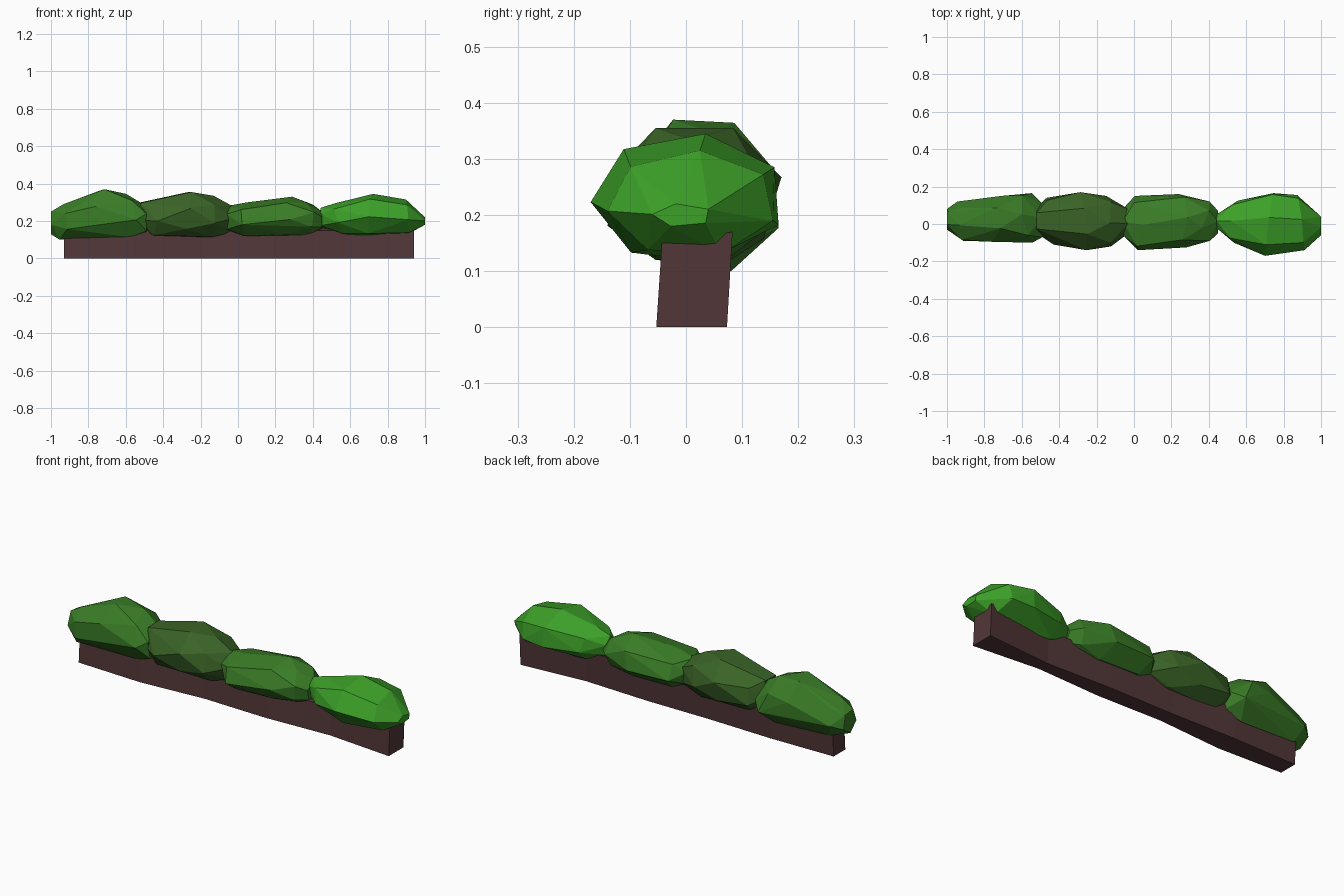
import bpy, bmesh, math, random

cube = bpy.data.objects.get("Cube")
if cube:
    bpy.data.objects.remove(cube, do_unlink=True)


def make_material(name, rgb):
    mat = bpy.data.materials.new(name)
    mat.use_nodes = True
    mat.diffuse_color = (*rgb, 1)
    mat.node_tree.nodes["Principled BSDF"].inputs["Base Color"].default_value = (*rgb, 1)
    return mat


def finish(bm, name, mat):
    bmesh.ops.recalc_face_normals(bm, faces=bm.faces)
    mesh = bpy.data.meshes.new(name)
    bm.to_mesh(mesh)
    bm.free()
    mesh.materials.append(mat)
    obj = bpy.data.objects.new(name, mesh)
    bpy.context.collection.objects.link(obj)
    return obj


def unit_ring(sides, phase):
    """Polygon points stretched to fill -1..1 on both axes."""
    pts = [(math.cos(phase + math.tau * i / sides), math.sin(phase + math.tau * i / sides))
           for i in range(sides)]
    axes = []
    for values in zip(*pts):
        low, high = min(values), max(values)
        axes.append([2 * (v - low) / (high - low) - 1 for v in values])
    return list(zip(*axes))


def make_bush(name, mat, stations, seed):
    """Faceted clump: hull around uneven rings (x, back/front and bottom/top limits)."""
    rng = random.Random(seed)
    bm = bmesh.new()
    last = len(stations) - 1
    for i, (x, y0, y1, z0, z1) in enumerate(stations):
        inner = 0 < i < last
        for u, v in unit_ring(7 if inner else 5, rng.uniform(0, math.tau)):
            dx = rng.uniform(-0.03, 0.03) if inner else 0
            bm.verts.new((x + dx, (y0 + y1 + u * (y1 - y0)) / 2, (z0 + z1 + v * (z1 - z0)) / 2))
    hull = bmesh.ops.convex_hull(bm, input=bm.verts)
    loose = {v for v in hull["geom_interior"] + hull["geom_unused"]
             if isinstance(v, bmesh.types.BMVert)}
    bmesh.ops.delete(bm, geom=list(loose), context="VERTS")
    # merge nearly flat neighbours into broader facets
    bmesh.ops.dissolve_limit(bm, angle_limit=math.radians(7), verts=bm.verts, edges=bm.edges)
    return finish(bm, name, mat)


bark = make_material("brown bark", (0.084, 0.037, 0.039))
leaf = make_material("leaf green", (0.042, 0.205, 0.02))
dark_leaf = make_material("dark leaf green", (0.042, 0.127, 0.02))
bright_leaf = make_material("bright leaf green", (0.045, 0.352, 0.021))

# Foliage clumps, right to left
make_bush("right_bush", leaf, [
    (-1, -.03, .08, .13, .25), (-.93, -.09, .12, .1, .29), (-.73, -.095, .15, .1, .37),
    (-.57, -.1, .165, .1, .345), (-.49, -.07, .11, .13, .28)], 1)
make_bush("middle_right_bush", dark_leaf, [
    (-.52, -.05, .09, .15, .3), (-.44, -.11, .14, .115, .315), (-.28, -.14, .17, .11, .355),
    (-.12, -.12, .15, .115, .335), (-.03, -.05, .08, .14, .28)], 2)
make_bush("middle_left_bush", leaf, [
    (-.06, -.06, .08, .15, .28), (.03, -.14, .15, .12, .3), (.26, -.125, .16, .12, .33),
    (.39, -.09, .12, .125, .3), (.45, -.05, .07, .16, .25)], 3)
make_bush("left_bush", bright_leaf, [
    (.44, -.02, .05, .17, .27), (.54, -.1, .125, .13, .295), (.72, -.17, .165, .115, .345),
    (.89, -.14, .155, .13, .315), (1, -.06, .04, .18, .22)], 4)

# Long trunk with uneven sides
bm = bmesh.new()
fronts = [-.035, -.05, -.025, -.035, -.02, -.053]
backs = [.065, .07, .06, .06, .045, .073]
rings = []
for i, (front, back) in enumerate(zip(fronts, backs)):
    x = -.93 + i * .374
    lean = .01
    rings.append([bm.verts.new(p) for p in (
        (x, front, 0), (x, back, 0), (x, back + lean, .17), (x, front + lean, .15))])
for a, b in zip(rings, rings[1:]):
    for k in range(4):
        n = (k + 1) % 4
        bm.faces.new((a[k], a[n], b[n], b[k]))
bm.faces.new(rings[0])
bm.faces.new(rings[-1])
finish(bm, "trunk", bark)
